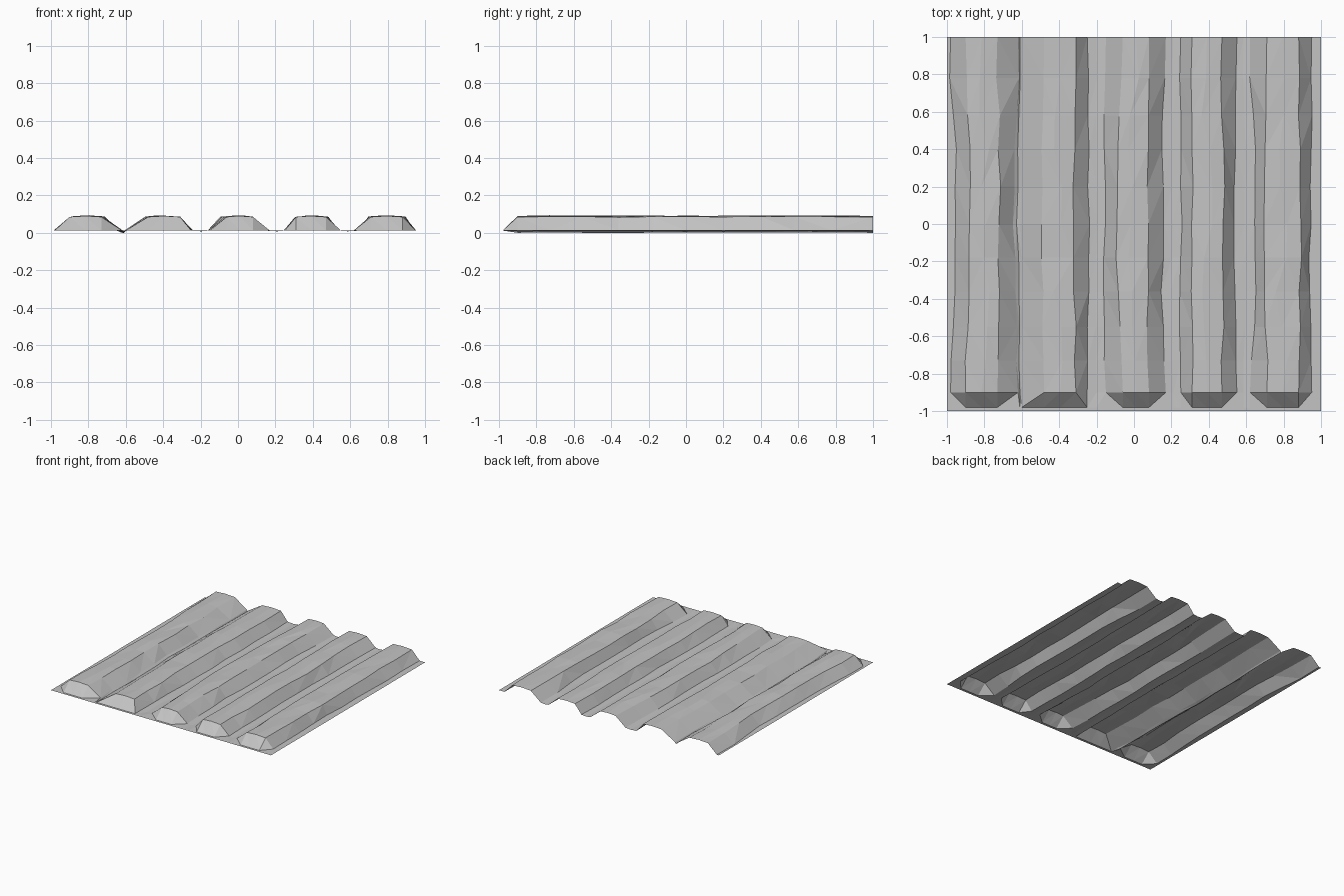
import bpy
import bmesh
import random

random.seed(7)
cube = bpy.data.objects.get("Cube")
if cube:
    bpy.data.objects.remove(cube, do_unlink=True)

# One plain grey for the whole sheet
grey = bpy.data.materials.new("stone_grey")
grey.use_nodes = True
colour = (0.55, 0.55, 0.55, 1)
grey.diffuse_color = colour
shader = grey.node_tree.nodes["Principled BSDF"]
shader.inputs["Base Color"].default_value = colour
shader.inputs["Roughness"].default_value = 0.9

# Each ridge: left foot, left shoulder, right shoulder, right foot
MIDDLE = [(-.95, -.88, -.72, -.64), (-.60, -.49, -.32, -.24),
          (-.16, -.09, .07, .15), (.25, .31, .48, .54), (.65, .70, .89, .94)]
ENDS = [(-.98, -.90, -.73, -.62), (-.60, -.48, -.31, -.25),
        (-.15, -.06, .08, .17), (.25, .31, .47, .55), (.62, .71, .88, .95)]
VALLEY_Z = [0, .008, .008, .008]
BASE, TOP = .012, .085
ROWS = [-1, -.98, -.9, -.73, -.55, -.36, -.18, 0, .2, .4, .58, .78, 1]


def cross_section(y):
    """Points (x, z, kind) across the sheet at a given depth."""
    t = min(1, max(0, (abs(y) - .4) / .4))
    inner = -.9 < y < 1
    lip = y < -.95

    def wobble(amount):
        return random.uniform(-amount, amount) if inner else 0

    ridges = [[m + (e - m) * t + wobble(.008) for m, e in zip(mid, end)]
              for mid, end in zip(MIDDLE, ENDS)]
    points = [(-1, BASE, "edge")]
    for k, (a, b, c, d) in enumerate(ridges):
        high = BASE if lip else TOP
        crown = BASE if lip else TOP + .005 + wobble(.004)
        points += [(a, BASE, "foot_l"), (b, high + wobble(.003), "top_l"),
                   ((b + c) / 2 + wobble(.03), crown, "crown"),
                   (c, high + wobble(.003), "top_r"), (d, BASE, "foot_r")]
        if k < len(ridges) - 1:
            low = BASE if lip else VALLEY_Z[k] + abs(wobble(.003))
            points.append(((d + ridges[k + 1][0]) / 2, low, "valley"))
    points.append((1, BASE, "edge"))
    return points


# Ridged sheet, open underneath and at the back
bm = bmesh.new()
sections = [cross_section(y) for y in ROWS]
grid = []
for y, section in zip(ROWS, sections):
    grid.append([bm.verts.new((x, y, z)) for x, z, kind in section])

for j in range(len(ROWS) - 1):
    for i in range(len(grid[0]) - 1):
        p, q = grid[j][i], grid[j][i + 1]
        s, r = grid[j + 1][i], grid[j + 1][i + 1]
        rising = random.random() < .5
        if j == 1:
            # Chamfered corners on the front end of every ridge but the second
            kind = sections[j][i][2]
            rising = kind == "top_r"
            if (i - 1) // 6 == 1:
                rising = not rising
        if rising:
            bm.faces.new((p, q, r))
            bm.faces.new((p, r, s))
        else:
            bm.faces.new((p, q, s))
            bm.faces.new((q, r, s))

bm.normal_update()
mesh = bpy.data.meshes.new("ridged_sheet")
bm.to_mesh(mesh)
bm.free()
mesh.materials.append(grey)
sheet = bpy.data.objects.new("ridged_sheet", mesh)
bpy.context.collection.objects.link(sheet)
